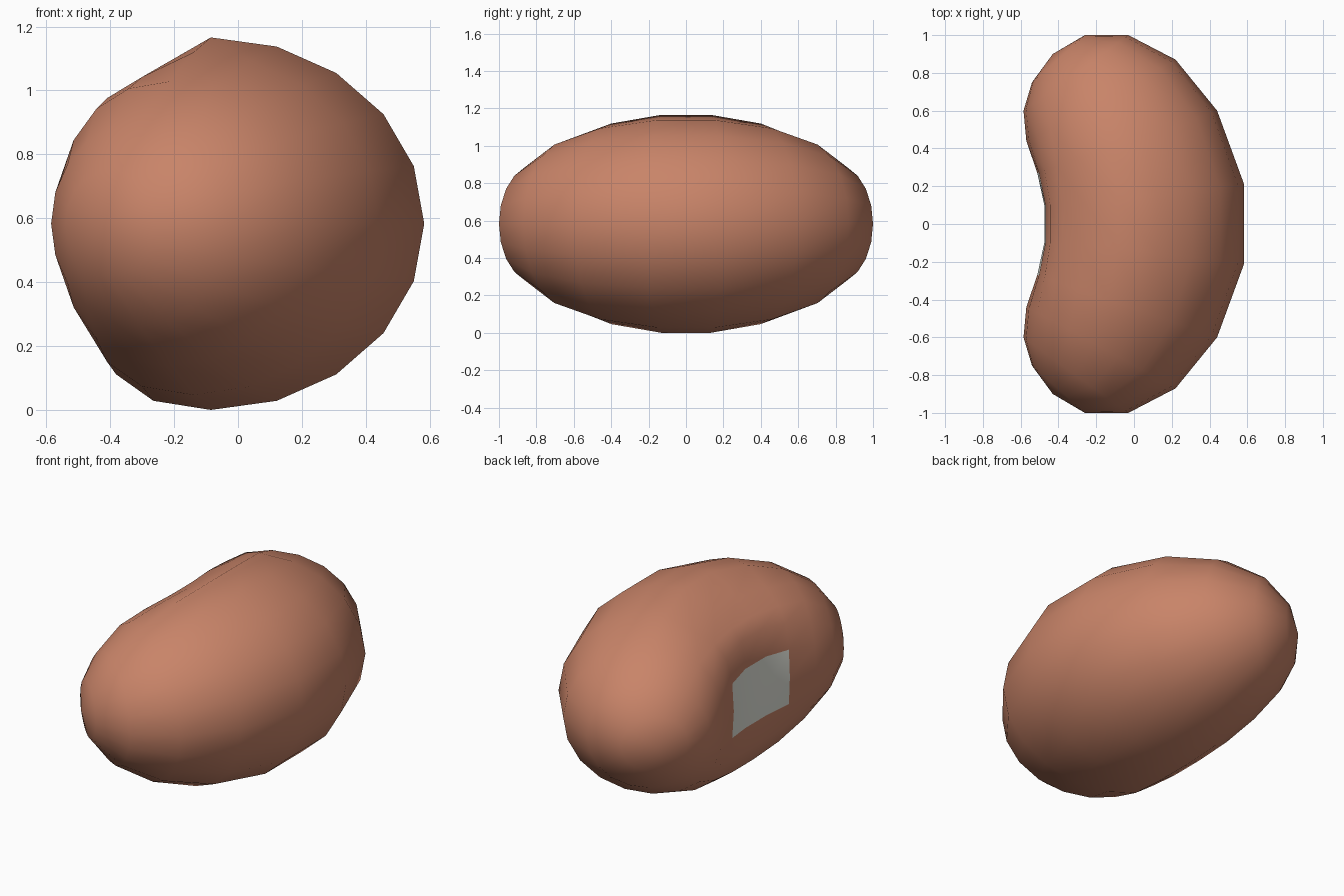
import bpy, bmesh, math
from mathutils import Vector

if "Cube" in bpy.data.objects:
    bpy.data.objects.remove(bpy.data.objects["Cube"])

SEG = 20
MID = 0.583
# Half of the bent body: (outer x, y), (middle x, y), (inner x, y), half height
half = [
    ((0.583, 0.21), (-0.085, 0.13), (-0.475, 0.10), 0.583),
    ((0.44, 0.60), (-0.14, 0.40), (-0.512, 0.27), 0.536),
    ((0.22, 0.87), (-0.215, 0.63), (-0.57, 0.44), 0.445),
    ((-0.03, 1.00), (-0.31, 0.80), (-0.585, 0.60), 0.318),
    ((-0.26, 1.00), (-0.40, 0.875), (-0.54, 0.75), 0.166),
]
# Shallow dent on the upper inner side: (ring, segment) -> drop
dent = {(0, 6): 0.075, (0, 7): 0.065, (1, 6): 0.05, (1, 7): 0.04}


def ring_points(i, side):
    outer, mid, inner, h = half[i]
    o, m, n = Vector(outer), Vector(mid), Vector(inner)
    pts = []
    for j in range(SEG):
        a = 2 * math.pi * j / SEG
        c = math.cos(a)
        p = m + (o - m) * c
        if c < 0:  # inner side is squeezed by the bend
            p += (n + o - 2 * m) * c * c
        z = MID + h * math.sin(a) - dent.get((i, j), 0)
        pts.append((p.x, side * p.y, z))
    return pts


def material(name, rgb):
    m = bpy.data.materials.new(name)
    m.diffuse_color = (*rgb, 1)
    m.use_nodes = True
    m.node_tree.nodes["Principled BSDF"].inputs["Base Color"].default_value = m.diffuse_color
    return m


# Bean body, ring by ring from -y to +y
bm = bmesh.new()
order = [(i, -1) for i in range(4, -1, -1)] + [(i, 1) for i in range(5)]
rings = [[bm.verts.new(p) for p in ring_points(i, s)] for i, s in order]
for k in range(len(rings) - 1):
    for j in range(SEG):
        n = (j + 1) % SEG
        f = bm.faces.new((rings[k][j], rings[k][n], rings[k + 1][n], rings[k + 1][j]))
        # Pale scar in the middle of the hollow side
        if k in (3, 4, 5) and j in (9, 10):
            f.material_index = 1

# Rounded end tips
for ring, s in ((rings[0], -1), (rings[-1], 1)):
    tip = bm.verts.new((-0.43, 0.90 * s, MID))
    for j in range(SEG):
        bm.faces.new((ring[j], ring[(j + 1) % SEG], tip))

bmesh.ops.recalc_face_normals(bm, faces=bm.faces)
for f in bm.faces:
    f.smooth = True
mesh = bpy.data.meshes.new("bean")
bm.to_mesh(mesh)
bm.free()
mesh.materials.append(material("bean_skin", (0.58, 0.23, 0.14)))
mesh.materials.append(material("pale_scar", (0.78, 0.79, 0.72)))
bean = bpy.data.objects.new("bean", mesh)
bpy.context.collection.objects.link(bean)
